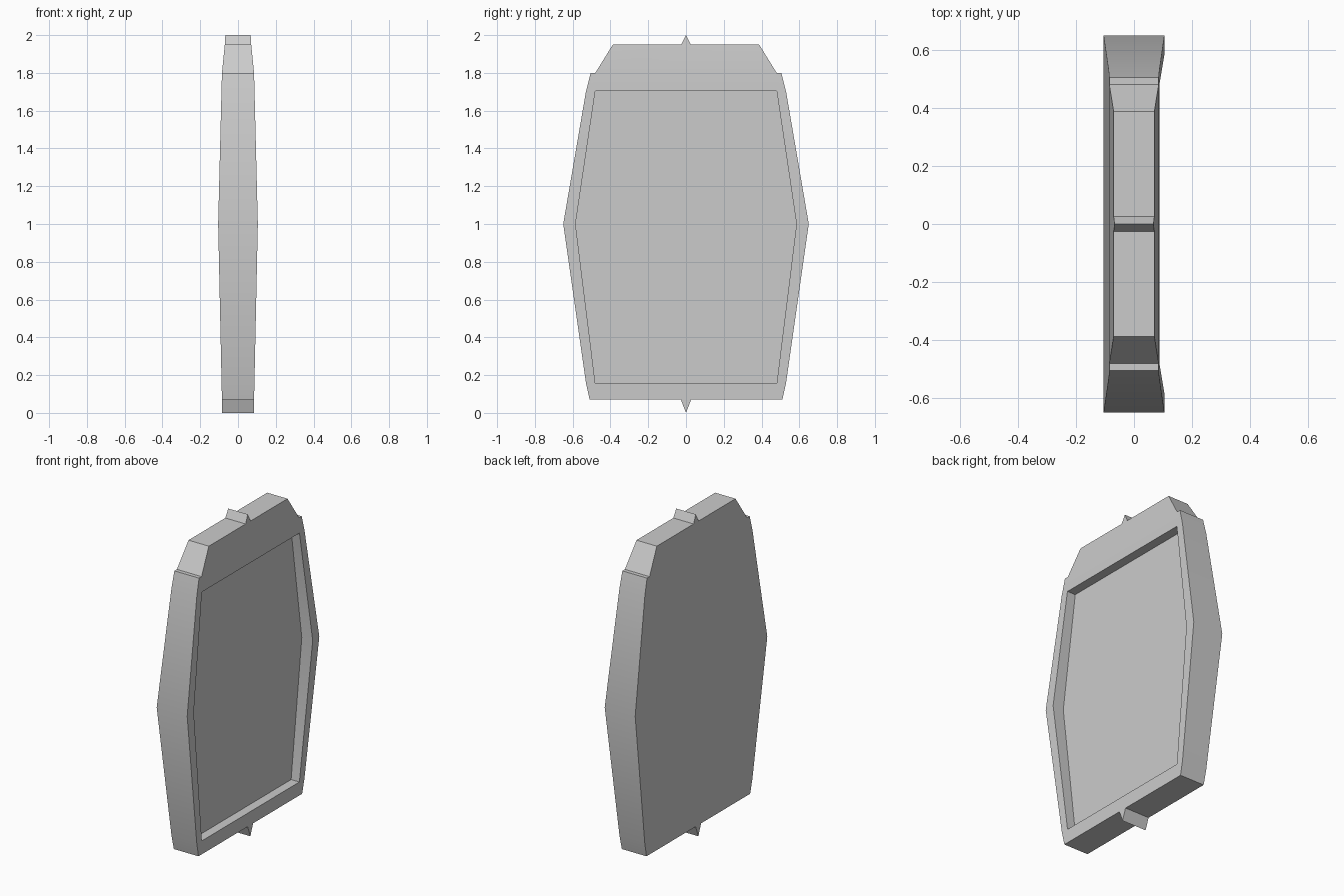
import bpy, bmesh
from math import radians

if "Cube" in bpy.data.objects:
    bpy.data.objects.remove(bpy.data.objects["Cube"])

FLOOR_X = 0.03  # depth plane of the recess floor

# Outline rows from bottom tip to top tip: (half width y, height z, half thickness x)
ROWS = [(0, 0, .085), (.027, .07, .085), (.51, .07, .085), (.53, .16, .087),
        (.65, 1.0, .105), (.53, 1.7, .0875), (.505, 1.8, .085), (.48, 1.8, .085),
        (.387, 1.95, .07), (.025, 1.95, .07), (0, 2.0, .067)]
# Recess rows on the +x face, same layout
RECESS = [(.48, .155, .0868), (.585, 1.0, .105), (.48, 1.705, .0874)]

bm = bmesh.new()


def vert_pair(y, z, x):
    """Mirrored vertices at +y and -y (one shared vertex at a tip)."""
    right = bm.verts.new((x, y, z))
    return (right, bm.verts.new((x, -y, z)) if y else right)


def face(verts):
    bm.faces.new(list(dict.fromkeys(verts)))


def band(rows, inner=()):
    """Planar face across the panel, with an optional notch left for the recess."""
    face([r[0] for r in rows] + [r[0] for r in inner]
         + [r[1] for r in reversed(inner)] + [r[1] for r in reversed(rows)])


front = [vert_pair(y, z, x) for y, z, x in ROWS]
back = [vert_pair(y, z, -x) for y, z, x in ROWS]
rim = [vert_pair(*r) for r in RECESS]
floor = [vert_pair(y, z, FLOOR_X) for y, z, x in RECESS]

# Broad faces: spikes, lower and upper body, chamfered cap
for a, b in ((0, 1), (1, 4), (4, 7), (7, 9), (9, 10)):
    band(back[a:b + 1])
    if (a, b) == (1, 4):
        band(front[1:5], [rim[1], rim[0]])
    elif (a, b) == (4, 7):
        # walk downwards so the notch opens at the waist
        band(front[4:8][::-1], [rim[1], rim[2]])
    else:
        band(front[a:b + 1])

# Outer edge and recess side walls
for p, q in ((front, back), (rim, floor)):
    for i in range(len(p) - 1):
        for s in (0, 1):
            face([p[i][s], p[i + 1][s], q[i + 1][s], q[i][s]])

# Recess top and bottom walls, and floor
for i in (0, 2):
    face([rim[i][0], rim[i][1], floor[i][1], floor[i][0]])
band(floor)

bmesh.ops.recalc_face_normals(bm, faces=bm.faces[:])
mesh = bpy.data.meshes.new("recessed_panel")
bm.to_mesh(mesh)
bm.free()
panel = bpy.data.objects.new("recessed_panel", mesh)
bpy.context.collection.objects.link(panel)
bpy.context.view_layer.objects.active = panel
panel.select_set(True)
bpy.ops.object.shade_smooth_by_angle(angle=radians(30))
